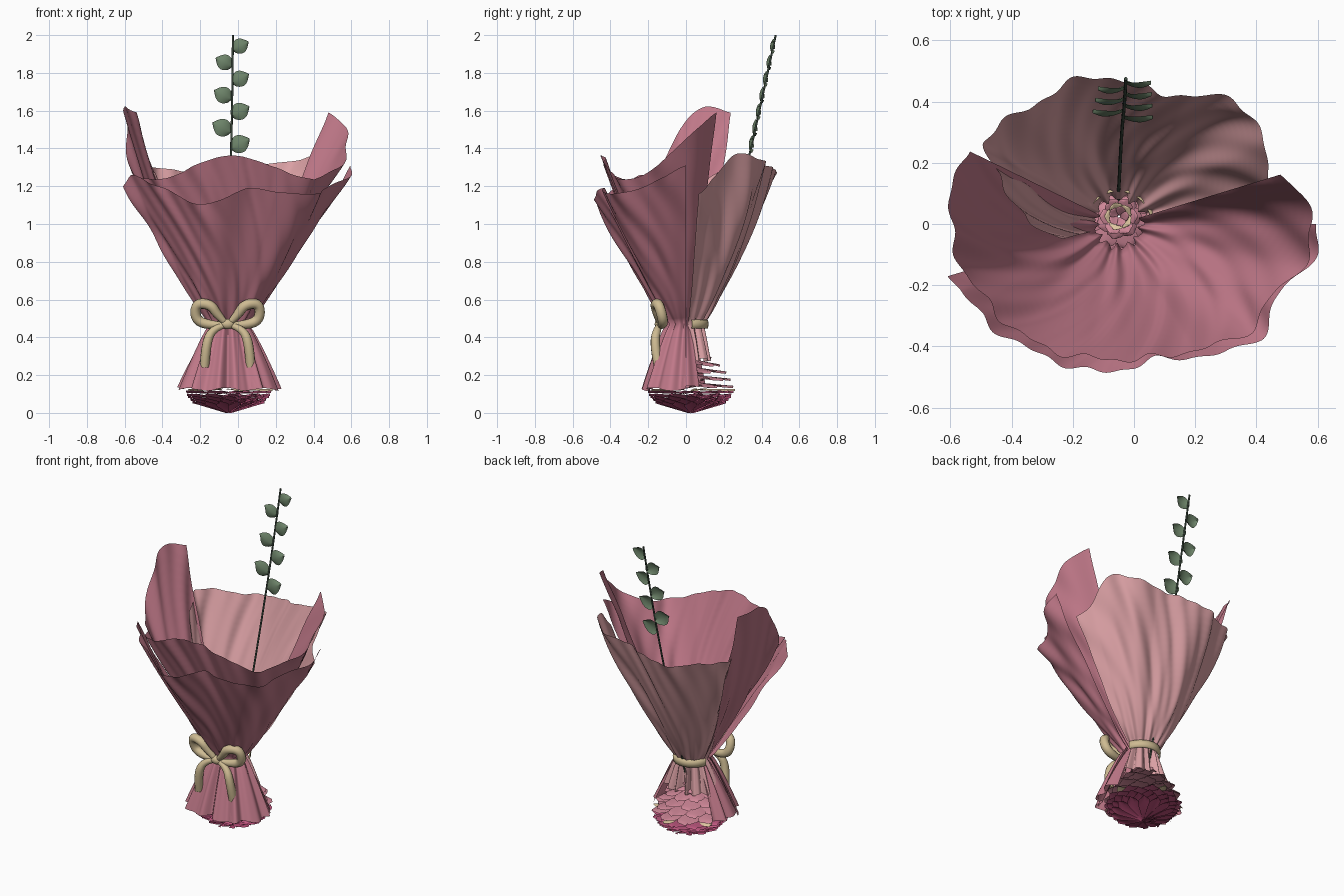
import bpy, bmesh, math
from math import sin, cos, pi, radians
from mathutils import Vector

cube = bpy.data.objects.get("Cube")
if cube:
    bpy.data.objects.remove(cube, do_unlink=True)


def material(name, rgb):
    m = bpy.data.materials.new(name)
    m.use_nodes = True
    m.diffuse_color = (*rgb, 1)
    bsdf = m.node_tree.nodes["Principled BSDF"]
    bsdf.inputs["Base Color"].default_value = (*rgb, 1)
    bsdf.inputs["Roughness"].default_value = 0.8
    return m


ROSE = material("rose paper", (0.53, 0.19, 0.25))
PALE = material("pale pink paper", (0.70, 0.35, 0.37))
TAN = material("tan ribbon", (0.62, 0.50, 0.29))
LEAF = material("leaf green", (0.15, 0.225, 0.14))
STEM = material("stem green", (0.05, 0.075, 0.055))
MAGENTA = material("magenta petal", (0.42, 0.065, 0.16))
RIM = material("bright magenta petal", (0.53, 0.10, 0.22))
PINK = material("pink petal", (0.62, 0.24, 0.31))
CREAM = material("cream petal", (0.75, 0.58, 0.36))

CX, NECK = -0.05, 0.47


def finish(name, mesh, mat):
    mesh.materials.clear()
    mesh.materials.append(mat)
    ob = bpy.data.objects.new(name, mesh)
    bpy.context.collection.objects.link(ob)
    for p in mesh.polygons:
        p.use_smooth = True
    return ob


def add_grid(bm, rows):
    """Skin a list of point rows with quads."""
    vs = [[bm.verts.new(p) for p in row] for row in rows]
    for a, b in zip(vs, vs[1:]):
        for i in range(len(a) - 1):
            bm.faces.new((a[i], a[i + 1], b[i + 1], b[i]))


def from_bmesh(name, bm, mat):
    me = bpy.data.meshes.new(name)
    bm.to_mesh(me)
    bm.free()
    return finish(name, me, mat)


def spline(keys, a):
    """Smooth radius and height at angle a from (angle, radius, height) keys."""
    i = 0
    while i < len(keys) - 2 and a > keys[i + 1][0]:
        i += 1
    p1, p2 = keys[i], keys[i + 1]
    p0, p3 = keys[max(i - 1, 0)], keys[min(i + 2, len(keys) - 1)]
    t = (a - p1[0]) / (p2[0] - p1[0])
    out = []
    for k in (1, 2):
        m1, m2 = (p2[k] - p0[k]) / 2, (p3[k] - p1[k]) / 2
        d = p2[k] - p1[k]
        out.append(p1[k] + t * m1 + t * t * (3 * d - 2 * m1 - m2) + t ** 3 * (m1 + m2 - 2 * d))
    return out


def paper(name, keys, mat, neck, hem, hem_z, bulge, phase):
    """Pleated sheet pinched at the neck, flaring to the rim keys and down to a hem."""
    bm, rows = bmesh.new(), []
    a0, a1 = keys[0][0], keys[-1][0]
    cols, down, up = 200, 9, 24
    for j in range(-down, up + 1):
        row = []
        for i in range(cols + 1):
            deg = a0 + (a1 - a0) * i / cols
            t = radians(deg)
            pleat = sin(13 * t + phase) + 0.4 * sin(21 * t + 2 * phase)
            if j < 0:
                k = -j / down
                z = NECK - (NECK - hem_z - 0.008 * sin(7 * t + phase)) * k
                r = neck + (hem + 0.06 * abs(cos(t)) - neck) * k ** 0.85
                r += (0.009 + 0.007 * k) * pleat
            else:
                u = j / up
                R, Z = spline(keys, deg)
                z = NECK + (Z - NECK) * u
                r = neck + (R - neck) * u ** bulge
                f = t + 0.7 * u
                r += 0.009 * (1 - u) ** 2 * pleat
                r += u ** 0.8 * (0.009 * sin(14 * f + phase) + 0.006 * sin(25 * f + 2 * phase))
            row.append((CX + r * cos(t), r * sin(t), z))
        rows.append(row)
    add_grid(bm, rows)
    return from_bmesh(name, bm, mat)


# Wrapping paper: low outer front, inner front with tall ends, pale back
paper("outer_front_wrap", [
    (-163, .58, 1.20), (-157, .56, 1.26), (-146, .54, 1.23), (-129, .51, 1.18),
    (-112, .49, 1.11), (-98, .49, 1.12), (-77, .46, 1.19), (-60, .50, 1.17),
    (-40, .59, 1.16), (-25, .57, 1.19), (-10, .64, 1.25), (0, .655, 1.31)],
    ROSE, 0.1, 0.21, 0.125, 0.91, 0.4)
paper("inner_front_wrap", [
    (-206, .555, 1.59), (-190, .555, 1.62), (-178, .55, 1.52), (-164, .53, 1.28),
    (-150, .50, 1.24), (-130, .48, 1.25), (-103, .45, 1.34), (-83, .445, 1.36),
    (-59, .48, 1.30), (-40, .55, 1.24), (-27, .55, 1.25), (-14, .61, 1.31),
    (-4, .63, 1.41), (6, .63, 1.51), (17, .54, 1.59)],
    ROSE, 0.074, 0.195, 0.135, 0.9, 0.9)
paper("back_wrap", [
    (7, .54, 1.16), (16, .52, 1.24), (29, .54, 1.37), (46, .56, 1.34),
    (62, .47, 1.32), (81, .455, 1.30), (99, .49, 1.28), (114, .485, 1.27),
    (129, .48, 1.29), (149, .52, 1.30), (157, .42, 1.27), (168, .36, 1.20),
    (180, .28, 1.03), (195, .19, 0.85)],
    PALE, 0.085, 0.10, 0.28, 0.82, 3.1)


def petal_ring(name, n, r0, z0, r1, z1, mat, turn=0.0, wide=1.15):
    """Ring of rounded petals rising or falling from r0, z0 to r1, z1."""
    bm = bmesh.new()
    for k in range(n):
        a = 2 * pi * (k + turn) / n
        rows = []
        for i in range(9):
            u = i / 8
            r = r0 + (r1 - r0) * u
            tip = max(0, (u - 0.6) / 0.4)
            half = wide * pi / n * max(0.12, math.sqrt(1 - tip * tip))
            row = []
            for w in (-1, -0.6, -0.2, 0.2, 0.6, 1):
                z = z0 + (z1 - z0) * u + 0.008 * (1 - w * w) * u + 0.004 * w
                row.append((CX + r * cos(a + w * half), 0.025 + r * sin(a + w * half), z))
            rows.append(row)
        add_grid(bm, rows)
    return from_bmesh(name, bm, mat)


# Layered bloom under the skirt
for k in range(3):
    petal_ring(f"lower_petals_{k + 1}", 14 - k, 0.01, 0.002 + 0.022 * k,
               0.19 + 0.012 * k, 0.055 + 0.014 * k, MAGENTA, k / 2)
petal_ring("rim_petals_lower", 11, 0.05, 0.08, 0.222, 0.094, RIM, 0.3)
petal_ring("rim_petals_upper", 10, 0.05, 0.105, 0.228, 0.110, RIM, 0.75)
petal_ring("cream_petals", 5, 0.05, 0.125, 0.236, 0.119, CREAM, 0.15, 0.3)
for k, r in enumerate((0.228, 0.212, 0.19, 0.155, 0.11, 0.075)):
    petal_ring(f"upper_petals_{k + 1}", 9 - k // 2, 0.02, 0.16 + 0.04 * k,
               r, 0.135 + 0.038 * k, PINK, k * 0.4)
petal_ring("centre_petals_outer", 6, 0.01, 0.40, 0.062, 0.42, PINK)
petal_ring("centre_petals_cream", 5, 0.01, 0.42, 0.046, 0.44, CREAM, 0.5)
petal_ring("centre_petals_inner", 5, 0.004, 0.44, 0.034, 0.46, PINK)


def tube(name, points, radius, mat, radii=None):
    cu = bpy.data.curves.new(name, "CURVE")
    cu.dimensions = "3D"
    cu.bevel_depth, cu.bevel_resolution, cu.resolution_u = radius, 3, 8
    cu.use_fill_caps = True
    sp = cu.splines.new("NURBS")
    sp.points.add(len(points) - 1)
    for i, p in enumerate(points):
        sp.points[i].co = (*p, 1)
        sp.points[i].radius = radii[i] if radii else 1
    sp.order_u, sp.use_endpoint_u = 3, True
    tmp = bpy.data.objects.new(name + "_path", cu)
    bpy.context.collection.objects.link(tmp)
    dg = bpy.context.evaluated_depsgraph_get()
    me = bpy.data.meshes.new_from_object(tmp.evaluated_get(dg))
    bpy.data.objects.remove(tmp, do_unlink=True)
    return finish(name, me, mat)


# Ribbon band round the back of the neck
bm = bmesh.new()
band = [(0.106, -0.024), (0.117, -0.022), (0.119, 0), (0.117, 0.022), (0.106, 0.024)]
arc = [radians(15 + 150 * i / 24) for i in range(25)]
add_grid(bm, [[(CX + r * cos(t), r * sin(t), NECK + z) for t in arc] for r, z in band])
from_bmesh("ribbon_band", bm, TAN)

# Bow: knot, two loops, two tails
bm = bmesh.new()
bmesh.ops.create_uvsphere(bm, u_segments=20, v_segments=12, radius=1)
for v in bm.verts:
    v.co = Vector((CX - 0.005 + v.co.x * 0.037, -0.14 + v.co.y * 0.026, NECK + v.co.z * 0.027))
from_bmesh("bow_knot", bm, TAN)
for side, s in (("left", 1), ("right", -1)):
    def at(x, y, z, s=s):
        return (CX - 0.005 + s * x, y, z)
    tube(f"{side}_bow_loop", [at(0.01, -0.14, 0.475), at(0.055, -0.15, 0.52), at(0.09, -0.165, 0.575),
                              at(0.17, -0.145, 0.58), at(0.17, -0.12, 0.49),
                              at(0.09, -0.125, 0.463), at(0.01, -0.14, 0.465)],
         0.025, TAN, radii=[0.6, 1, 1.1, 1.1, 1.1, 1, 0.6])
    tube(f"{side}_bow_tail", [at(0.01, -0.14, 0.465), at(0.075, -0.15, 0.45),
                              at(0.115, -0.17, 0.37), at(0.122, -0.145, 0.245)],
         0.023, TAN, radii=[0.6, 0.9, 1.15, 1.1])

# Leafy sprig leaning to the back
tube("sprig_stem", [(-0.055, 0.03, 0.2), (-0.05, 0.11, 0.5), (-0.04, 0.31, 1.25),
                    (-0.03, 0.40, 1.65), (-0.027, 0.475, 2.0)], 0.0055, STEM)
upright = Vector((0, 0.1, 1)).normalized()
for k in range(7):
    s = 1 if k % 2 == 0 else -1
    z = 1.40 + 0.087 * k
    root = Vector((-0.039 + 0.01 * k / 6, 0.34 + 0.215 * (z - 1.37), z))
    size = 0.113 - 0.003 * k
    side = Vector((s, -0.08, 0)).normalized()
    along = (side * 0.88 + upright * 0.45).normalized()
    across = (upright * 0.88 - side * 0.45).normalized()
    normal = Vector((0, -1, 0))
    bm, rows = bmesh.new(), []
    for i in range(13):
        u = i / 12
        half = 0.43 * size * max(0.02, sin(pi * u ** 0.9)) ** (0.5 + 0.4 * u)
        rows.append([root + along * (size * u) + across * (half * w)
                     + normal * (0.012 * (sin(pi * u) - w * w))
                     for w in (-1, -0.6, -0.2, 0, 0.2, 0.6, 1)])
    add_grid(bm, rows)
    from_bmesh(f"sprig_leaf_{k + 1}", bm, LEAF)
